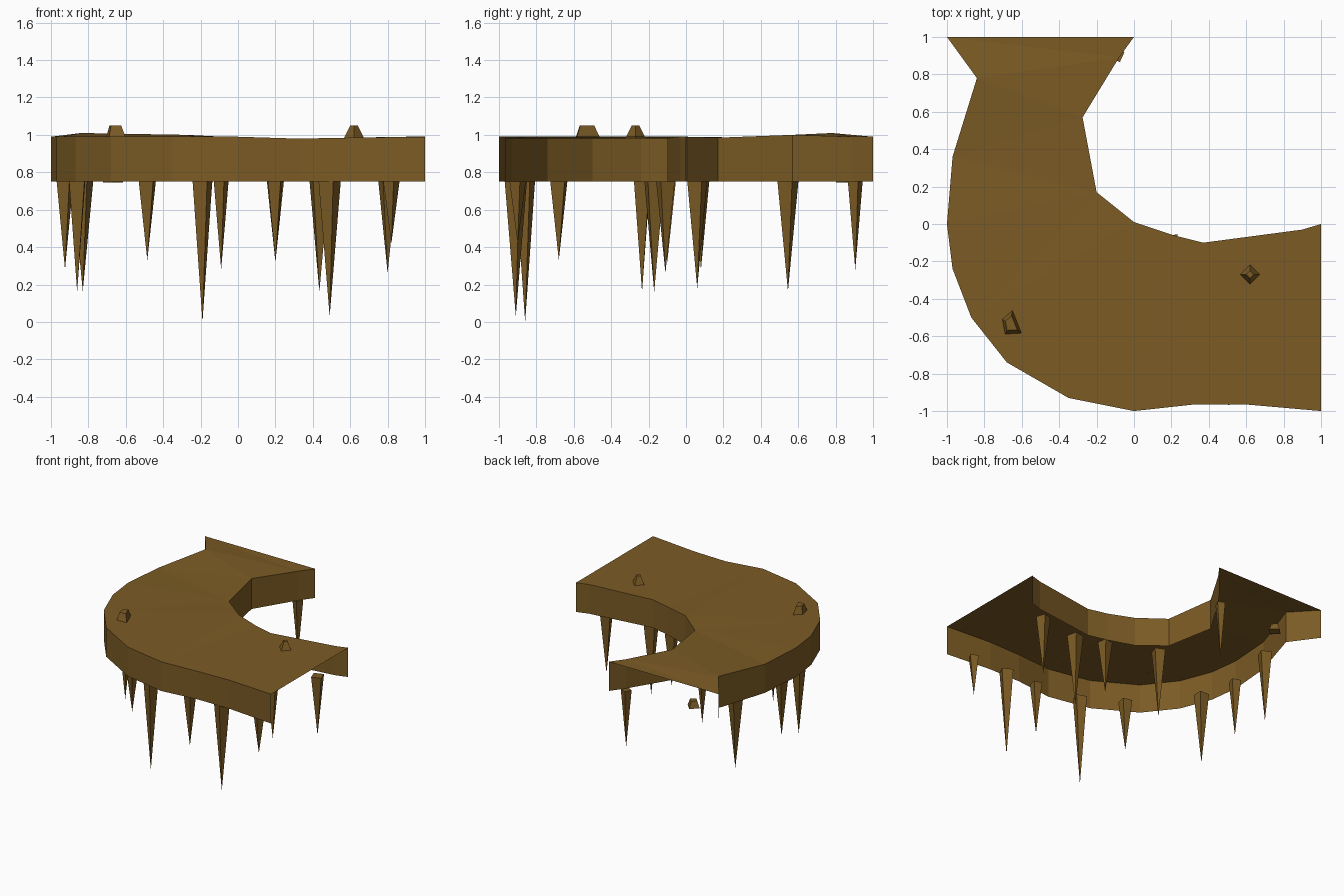
import bpy, bmesh, math, random
from mathutils import Vector

if "Cube" in bpy.data.objects:
    bpy.data.objects.remove(bpy.data.objects["Cube"])

random.seed(4)
mat = bpy.data.materials.new("brown_rock")
mat.diffuse_color = (0.2, 0.105, 0.018, 1)
mat.use_nodes = True
mat.node_tree.nodes["Principled BSDF"].inputs["Base Color"].default_value = mat.diffuse_color


def add_object(name, bm, normals=True):
    if normals:
        bmesh.ops.recalc_face_normals(bm, faces=bm.faces[:])
    mesh = bpy.data.meshes.new(name)
    bm.to_mesh(mesh)
    bm.free()
    mesh.materials.append(mat)
    obj = bpy.data.objects.new(name, mesh)
    bpy.context.collection.objects.link(obj)
    return obj


# Curved ledge: top sheet plus side skirts, open at both ends and underneath
BOTTOM = 0.75
outer = [(-1, 1, .99), (-.84, .78, 1.01), (-.97, .36, .985), (-1, 0, .99),
         (-.97, -.24, .99), (-.87, -.5, .99), (-.68, -.74, .99), (-.35, -.93, .99),
         (0, -1, .99), (.32, -.965, .98), (.6, -.965, .985), (1, -1, .99)]
inner = [(1, 0, .99), (.9, -.03, .99), (.37, -.1, .98), (.21, -.06, .98),
         (0, .01, .99), (-.2, .17, .985), (-.275, .57, 1.0), (-.08, .89, .99), (0, 1, .99)]

bm = bmesh.new()
rims = [[bm.verts.new(p) for p in side] for side in (outer, inner)]
top = bm.faces.new(rims[0] + rims[1])
for rim in rims:
    low = [bm.verts.new((v.co.x, v.co.y, BOTTOM)) for v in rim]
    for i in range(len(rim) - 1):
        bm.faces.new((rim[i + 1], rim[i], low[i], low[i + 1]))
bmesh.ops.triangulate(bm, faces=[top])
bm.normal_update()
add_object("ledge", bm, normals=False)


# Hanging four-sided spikes: tip x, y, z and base radius
spikes = [(-.19, -.86, 0, .058), (.49, -.91, .03, .062), (-.485, -.68, .33, .055),
          (-.09, .905, .28, .042), (.82, -.9, .42, .045), (.2, -.91, .32, .048),
          (.8, -.11, .26, .055), (.435, -.17, .16, .062), (.2, -.1, .32, .055),
          (-.19, .06, .18, .058), (-.86, -.235, .16, .058), (-.925, .08, .28, .05),
          (-.83, .545, .165, .06)]
for n, (x, y, z, r) in enumerate(spikes, 1):
    bm = bmesh.new()
    turn = random.uniform(0.2, 1.2)
    tip = bm.verts.new((x, y, z))
    ring = [bm.verts.new((x + r * math.cos(turn + k * math.pi / 2),
                          y + r * math.sin(turn + k * math.pi / 2), BOTTOM))
            for k in range(4)]
    bm.faces.new(ring)
    for k in range(4):
        bm.faces.new((ring[k], tip, ring[(k + 1) % 4]))
    add_object(f"spike_{n}", bm)


# Small loose stones: tapered four-sided blocks
def stone(name, base, z0, z1, taper):
    bm = bmesh.new()
    c = sum((Vector(p) for p in base), Vector((0, 0))) / 4
    low = [bm.verts.new((p[0], p[1], z0)) for p in base]
    high = [bm.verts.new((*(c + (Vector(p) - c) * taper), z1)) for p in base]
    bm.faces.new(low)
    bm.faces.new(high)
    for k in range(4):
        j = (k + 1) % 4
        bm.faces.new((low[k], low[j], high[j], high[k]))
    add_object(name, bm)


diamond = [(0, .055), (.055, 0), (0, -.055), (-.055, 0)]
stone("stone_left", [(-.65, -.46), (-.6, -.585), (-.69, -.59), (-.705, -.51)], .985, 1.05, .6)
stone("stone_right", [(.62 + x, -.27 + y) for x, y in diamond], .98, 1.05, .36)
stone("stone_under", [(-.668 + x, .855 + y) for x, y in diamond], .745, .8, .6)
